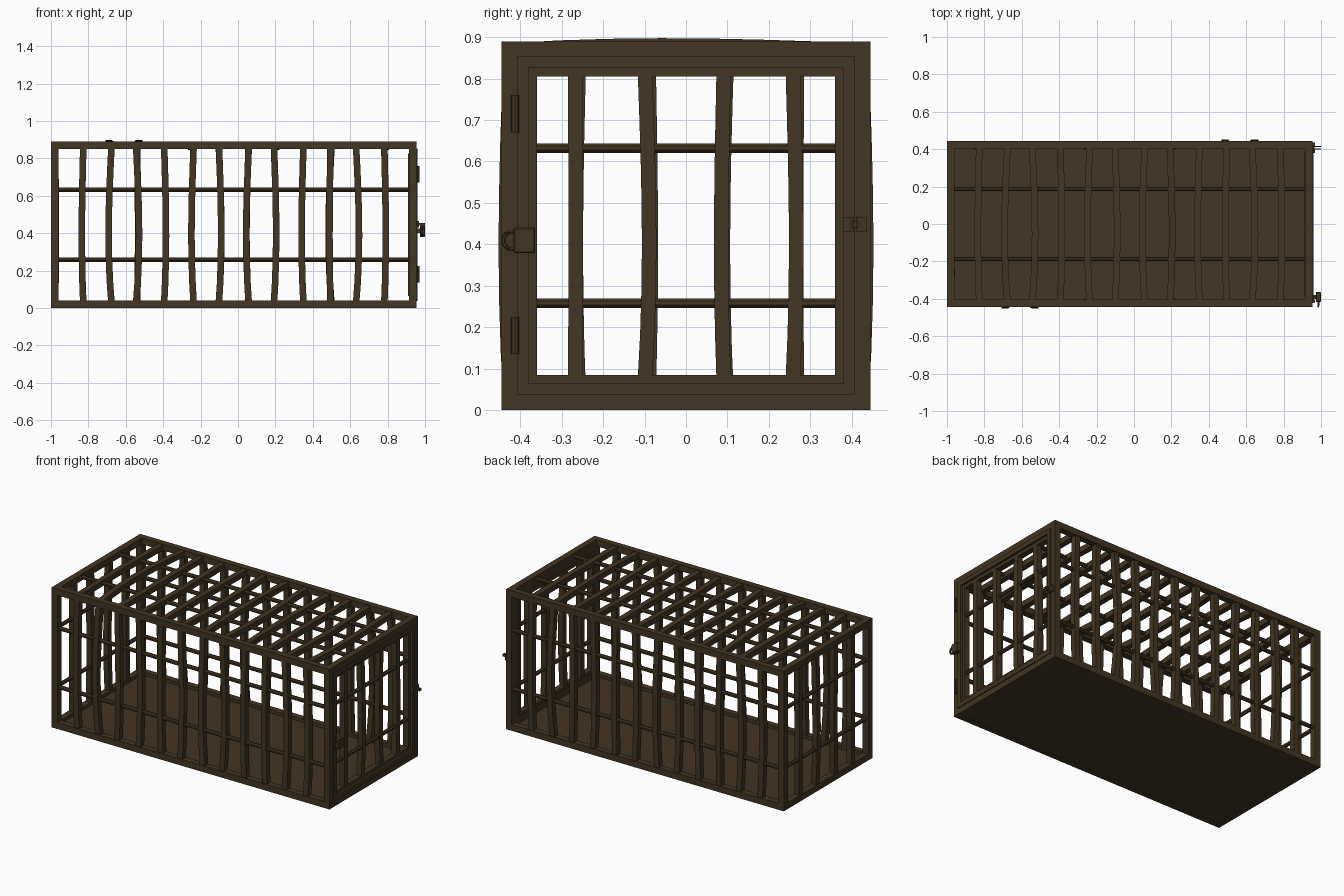
import bpy, bmesh, math
from mathutils import Matrix, Vector

if "Cube" in bpy.data.objects:
    bpy.data.objects.remove(bpy.data.objects["Cube"])

iron = bpy.data.materials.new("dark brown iron")
iron.diffuse_color = (0.055, 0.035, 0.016, 1)
iron.use_nodes = True
iron.node_tree.nodes["Principled BSDF"].inputs["Base Color"].default_value = iron.diffuse_color

CX = -0.0225          # centre of the cage body along x
H = 0.445             # half height and half depth
L = 0.9775            # half length
T = 0.04              # frame beam thickness


def finish(name, bm):
    bmesh.ops.recalc_face_normals(bm, faces=bm.faces)
    me = bpy.data.meshes.new(name)
    bm.to_mesh(me)
    bm.free()
    ob = bpy.data.objects.new(name, me)
    me.materials.append(iron)
    bpy.context.collection.objects.link(ob)
    return ob


def add_box(bm, lo, hi):
    lo, hi = Vector(lo), Vector(hi)
    m = Matrix.Translation((lo + hi) / 2) @ Matrix.Diagonal((*(hi - lo), 1))
    bmesh.ops.create_cube(bm, size=1, matrix=m)


def box(name, lo, hi):
    bm = bmesh.new()
    add_box(bm, lo, hi)
    return finish(name, bm)


def add_tube(bm, path, radius, sides, spin=0.0, closed=False):
    """Sweep a polygon along a path; spin turns the polygon."""
    n = len(path)
    rings = []
    for i, p in enumerate(path):
        a = path[(i - 1) % n] if closed or i else p
        b = path[(i + 1) % n] if closed or i < n - 1 else p
        t = (b - a).normalized()
        ref = Vector((0, 0, 1)) if abs(t.z) < 0.7 else Vector((1, 0, 0))
        s = t.cross(ref).normalized()
        r = s.cross(t)
        rings.append([bm.verts.new(p + radius * (s * math.cos(q) + r * math.sin(q)))
                      for q in (spin + k * math.tau / sides for k in range(sides))])
    for i in range(n if closed else n - 1):
        A, B = rings[i], rings[(i + 1) % n]
        for k in range(sides):
            j = (k + 1) % sides
            bm.faces.new((A[k], A[j], B[j], B[k]))
    if not closed:
        bm.faces.new(rings[0])
        bm.faces.new(rings[-1])


def panel(name, mat, bars, half_u, half_v):
    """Barred panel: u across, v up, w outward. bars = (u, bend in u, bend outward)."""
    bm = bmesh.new()
    for u, bu, bw in bars:
        path = []
        for i in range(8):
            f = i / 7
            bulge = math.sin(math.pi * f ** 0.85)
            path.append(Vector((u + bu * (2 * bulge - 1), -half_v + 2 * half_v * f, bw * bulge)))
        add_tube(bm, path, 0.0175 * math.sqrt(2), 4, math.pi / 4)
    finish(name + "_bars", bm).matrix_world = mat
    bm = bmesh.new()
    for v in (-0.187, 0.187):
        add_tube(bm, [Vector((-half_u, v, 0)), Vector((half_u, v, 0))], 0.0125, 8, math.pi / 8)
    finish(name + "_cross_rods", bm).matrix_world = mat


def basis(u, v, w, origin):
    m = Matrix((u, v, w)).transposed().to_4x4()
    m.translation = origin
    return m


# outer frame of twelve beams
bm = bmesh.new()
x0, x1 = CX - L, CX + L
for sy in (-1, 1):
    ya, yb = sorted((sy * H, sy * (H - T)))
    for za, zb in ((0, T), (2 * H - T, 2 * H)):
        add_box(bm, (x0, ya, za), (x1, yb, zb))
    for xa, xb in ((x0, x0 + T), (x1 - T, x1)):
        add_box(bm, (xa, ya, T), (xb, yb, 2 * H - T))
for xa, xb in ((x0, x0 + T), (x1 - T, x1)):
    for za, zb in ((0, T), (2 * H - T, 2 * H)):
        add_box(bm, (xa, -H + T, za), (xb, H - T, zb))
finish("outer_frame", bm)

# floor plate
box("floor", (x0 + 0.01, -H + 0.01, 0.001), (x1 - 0.01, H - 0.01, 0.02))

# long barred sides and roof: the same panel turned around the cage
bends = [(-0.004, 0), (-0.008, 0.012), (0.008, 0.012), (0.005, 0), (-0.006, -0.006), (0.006, 0),
         (-0.007, 0), (0.006, -0.006), (-0.005, 0), (-0.003, 0), (0.008, 0), (0.004, -0.006)]
long_bars = [((i - 5.5) * 0.147, bu, bw) for i, (bu, bw) in enumerate(bends)]
X, Y, Z = Vector((1, 0, 0)), Vector((0, 1, 0)), Vector((0, 0, 1))
D = H - 0.022
panel("front", basis(X, Z, -Y, (CX, -D, H)), long_bars, L - 0.02, H - 0.02)
panel("back", basis(-X, Z, Y, (CX, D, H)), long_bars, L - 0.02, H - 0.02)
panel("roof", basis(X, Y, Z, (CX, 0, H + D)), long_bars, L - 0.02, H - 0.02)

# barred ends
end_bars = [(-0.267, 0.001, 0), (-0.094, 0.005, 0.003), (0.088, -0.003, 0), (0.262, 0.004, -0.004)]
panel("left_end", basis(-Y, Z, -X, (x0 + 0.022, 0, H)), end_bars, H - 0.02, H - 0.02)
panel("door", basis(Y, Z, X, (x1 - 0.025, 0, H)), end_bars, 0.37, 0.37)


# door frame: raised outer border and recessed inner border
def border(name, outer, inner, xa, xb):
    bm = bmesh.new()
    for s in (-1, 1):
        a, b = sorted((s * outer, s * inner))
        add_box(bm, (xa, a, H - outer), (xb, b, H + outer))
        add_box(bm, (xa, -inner, H + a), (xb, inner, H + b))
    return finish(name, bm)


border("door_outer_frame", 0.408, 0.38, x1 - 0.04, x1 + 0.006)
border("door_inner_frame", 0.381, 0.36, x1 - 0.045, x1 - 0.008)

# hinges
for i, z in enumerate((0.18, 0.715)):
    bm = bmesh.new()
    add_tube(bm, [Vector((x1 + 0.005, -0.413, z - 0.045)), Vector((x1 + 0.005, -0.413, z + 0.045))], 0.01, 8)
    finish("hinge_%d" % (i + 1), bm)

# hasp: two plates, and a staple between them
bm = bmesh.new()
add_box(bm, (x1, 0.38, 0.43), (x1 + 0.014, 0.404, 0.466))
add_box(bm, (x1, 0.411, 0.43), (x1 + 0.014, 0.436, 0.466))
add_box(bm, (x1, 0.404, 0.44), (x1 + 0.01, 0.411, 0.456))
for y in (0.401, 0.414):
    add_box(bm, (x1, y - 0.003, 0.441), (1.0, y + 0.003, 0.455))
finish("hasp", bm)

# padlock body and its shackle
body = box("padlock_body", (0.972, -0.416, 0.379), (0.999, -0.364, 0.44))
bev = body.modifiers.new("bevel", "BEVEL")
bev.width, bev.segments = 0.003, 1
bm = bmesh.new()
add_tube(bm, [Vector((0.986, -0.41, 0.43))] +
         [Vector((0.986, -0.42 - 0.021 * math.sin(a), 0.409 + 0.021 * math.cos(a)))
          for a in (k * math.pi / 8 for k in range(9))] +
         [Vector((0.986, -0.41, 0.388))], 0.005, 6)
finish("padlock_shackle", bm)
# bracket holding the padlock on the door
box("padlock_bracket", (x1, -0.4, 0.4), (0.975, -0.38, 0.425))
